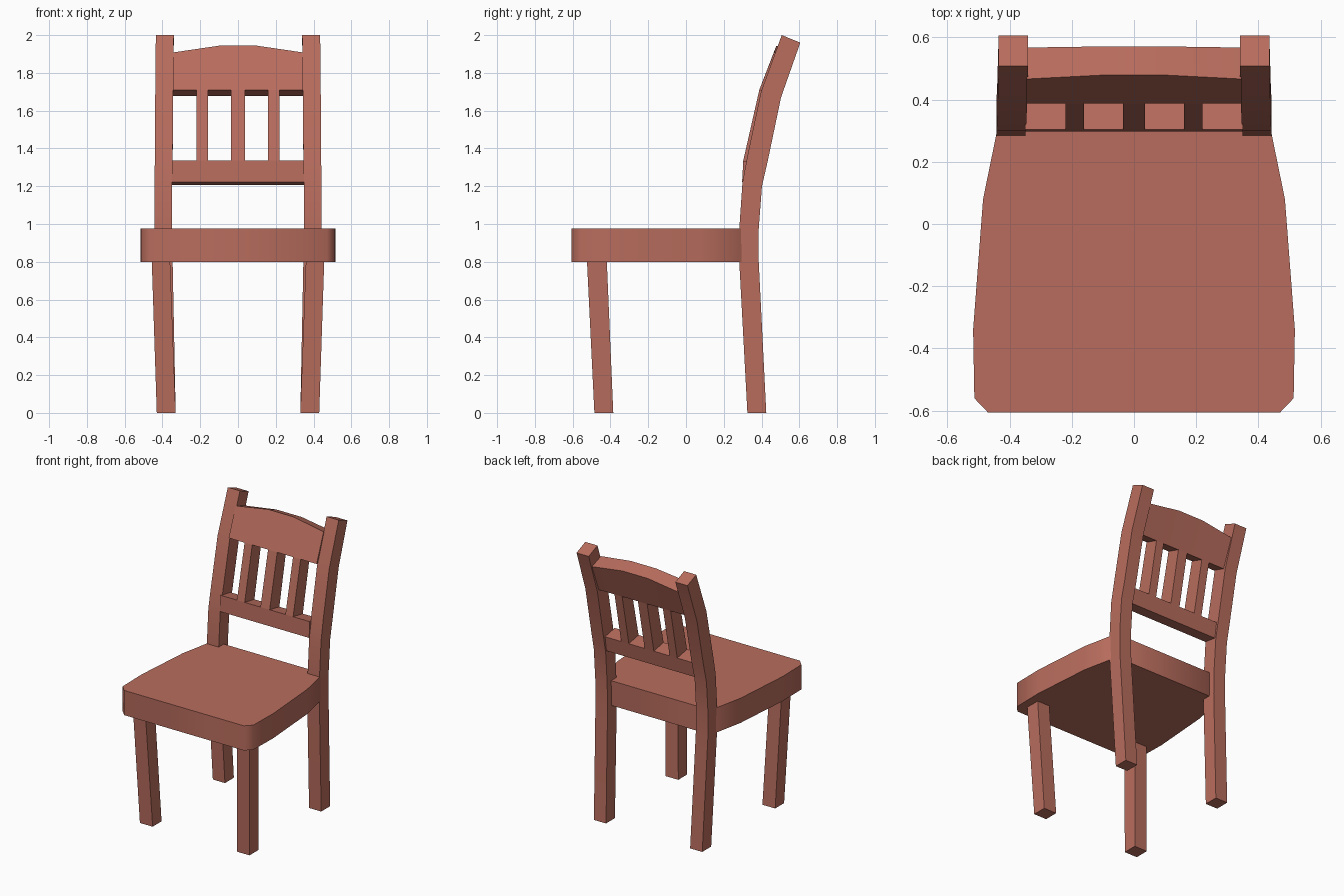
import bpy, bmesh, math

if "Cube" in bpy.data.objects:
    bpy.data.objects.remove(bpy.data.objects["Cube"])

wood = bpy.data.materials.new("reddish wood")
wood.diffuse_color = (0.48, 0.152, 0.11, 1)
wood.use_nodes = True
wood.node_tree.nodes["Principled BSDF"].inputs["Base Color"].default_value = wood.diffuse_color


def loft(name, rings, angle=30):
    """Solid skinned through a list of matching point rings, capped at both ends."""
    bm = bmesh.new()
    loops = [[bm.verts.new(p) for p in ring] for ring in rings]
    n = len(loops[0])
    for a, b in zip(loops, loops[1:]):
        for i in range(n):
            j = (i + 1) % n
            bm.faces.new((a[i], a[j], b[j], b[i]))
    bm.faces.new(loops[0])
    bm.faces.new(loops[-1][::-1])
    bmesh.ops.recalc_face_normals(bm, faces=bm.faces)
    me = bpy.data.meshes.new(name)
    bm.to_mesh(me)
    bm.free()
    me.materials.append(wood)
    ob = bpy.data.objects.new(name, me)
    bpy.context.collection.objects.link(ob)
    bpy.context.view_layer.objects.active = ob
    ob.select_set(True)
    bpy.ops.object.shade_smooth_by_angle(angle=math.radians(angle))
    ob.select_set(False)
    return ob


def bar(name, section, x0, x1):
    """Extrude a (y, z) section along x."""
    return loft(name, [[(x, y, z) for y, z in section] for x in (x0, x1)])


# Seat: half outline mirrored, narrowing between the back posts
half = [(0.47, -0.605), (0.513, -0.56), (0.517, -0.34), (0.485, 0.08),
        (0.44, 0.30), (0.38, 0.34)]
outline = half + [(-x, y) for x, y in reversed(half)]
loft("seat", [[(x, y, z) for x, y in outline] for z in (0.80, 0.975)], 50)

# Back posts: (inner x, outer x, front y, front z, back y, back z) up the bend
post = [(0.33, 0.425, 0.325, 0, 0.425, 0),
        (0.346, 0.441, 0.282, 0.80, 0.385, 0.80),
        (0.349, 0.442, 0.282, 0.975, 0.385, 0.975),
        (0.349, 0.442, 0.299, 1.22, 0.402, 1.20),
        (0.346, 0.44, 0.325, 1.36, 0.432, 1.33),
        (0.343, 0.438, 0.397, 1.70, 0.503, 1.67),
        (0.34, 0.435, 0.507, 2.00, 0.605, 1.96)]

# Front legs: (inner x, outer x, front y, back y, z)
leg = [(0.33, 0.43, -0.485, -0.385, 0), (0.36, 0.457, -0.525, -0.42, 0.82)]

for side, s in (("left", -1), ("right", 1)):
    loft("back_post_" + side,
         [[(s * a, fy, fz), (s * b, fy, fz), (s * b, by, bz), (s * a, by, bz)]
          for a, b, fy, fz, by, bz in post])
    loft("front_leg_" + side,
         [[(s * a, f, z), (s * b, f, z), (s * b, r, z), (s * a, r, z)]
          for a, b, f, r, z in leg])

# Backrest: lower rail, slats and arched crest share their sloping joint lines
rail_bottom = [(0.297, 1.222), (0.393, 1.207)]
rail_top = [(0.303, 1.335), (0.412, 1.315)]
crest_bottom = [(0.388, 1.71), (0.487, 1.678)]
bar("lower_rail", rail_bottom + rail_top[::-1], -0.35, 0.35)
for i, (x0, x1) in enumerate([(-0.22, -0.16), (-0.036, 0.036), (0.16, 0.22)]):
    bar(f"slat_{i + 1}", rail_top + crest_bottom[::-1], x0, x1)

loft("crest_rail", [[(x, y, z) for y, z in crest_bottom]
                    + [(x, 0.567 + d * 0.1, 1.872 + d), (x, 0.466 + d * 0.35, 1.908 + d)]
                    for x, d in ((-0.345, 0), (-0.1, 0.036), (0.1, 0.036), (0.345, 0))])
